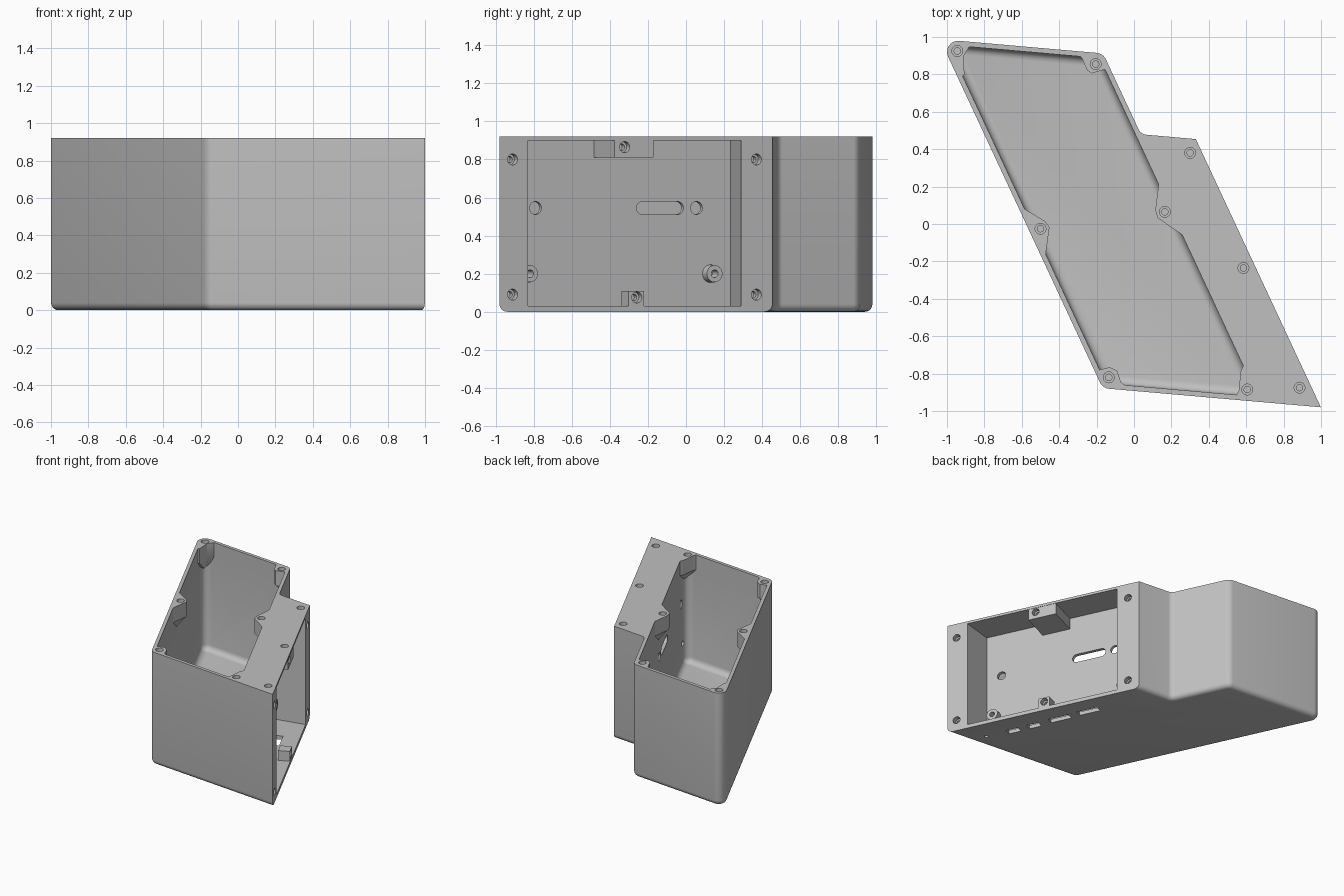
import bpy, bmesh, math
from mathutils import Vector

cube = bpy.data.objects.get("Cube")
if cube:
    bpy.data.objects.remove(cube, do_unlink=True)

# Slanted working frame: N points out of the open side, U runs along it to the front
A = math.radians(25)
N = Vector((math.cos(A), math.sin(A), 0))
U = Vector((math.sin(A), -math.cos(A), 0))
Z = Vector((0, 0, 1))
SLOPE = math.tan(math.radians(5))
TOP = 0.92
WALL = 0.027
RIGHT, MID, LEFT = 0.4915, 0.236, -0.523      # slanted wall planes along N
BACK, STEP, FRONT = 0.8975, 0.483, -0.8925    # heights of the cross walls at x = 0


def at(n, u, z=0.0):
    return N * n + U * u + Z * z


def corner(n, c):
    """Where a slanted wall meets a cross wall."""
    x = (n - N.y * c) / (N.x - N.y * SLOPE)
    return Vector((x, c - SLOPE * x, 0))


def rounded(corners, steps=8):
    """Polygon with a fillet radius at each corner."""
    out = []
    for i, (p, r) in enumerate(corners):
        if r == 0:
            out.append(p)
            continue
        a = (corners[i - 1][0] - p).normalized()
        b = (corners[(i + 1) % len(corners)][0] - p).normalized()
        half = a.angle(b) / 2
        mid = p + (a + b).normalized() * r / math.sin(half)
        t = r / math.tan(half)
        v, w = (p + a * t - mid).normalized(), (p + b * t - mid).normalized()
        out += [mid + v.slerp(w, k / steps) * r for k in range(steps + 1)]
    return out


def stack(name, rings, bevel=0.0, bevel_if=lambda a, b: True):
    """Solid through rings of points, with an optional rounded first rim."""
    bm = bmesh.new()
    loops = [[bm.verts.new(p) for p in ring] for ring in rings]
    count = len(rings[0])
    bm.faces.new(loops[0])
    bm.faces.new(loops[-1])
    for lo, hi in zip(loops, loops[1:]):
        for i in range(count):
            j = (i + 1) % count
            bm.faces.new((lo[i], lo[j], hi[j], hi[i]))
    bmesh.ops.recalc_face_normals(bm, faces=bm.faces)
    if bevel:
        rim = set(loops[0])
        edges = [e for e in bm.edges if set(e.verts) <= rim
                 and bevel_if(e.verts[0].co, e.verts[1].co)]
        bmesh.ops.bevel(bm, geom=edges, offset=bevel, segments=5,
                        profile=0.5, affect='EDGES')
    mesh = bpy.data.meshes.new(name)
    bm.to_mesh(mesh)
    bm.free()
    ob = bpy.data.objects.new(name, mesh)
    bpy.context.collection.objects.link(ob)
    return ob


def prism(name, points, z0, z1, **rim):
    return stack(name, [[p + Z * z for p in points] for z in (z0, z1)], **rim)


def rod(base, axis, steps, stretch=0.0):
    """Round or slotted stepped cutter; steps are (distance along axis, radius)."""
    side = U
    up = axis.cross(side)
    rings = []
    for d, r in steps:
        ring = []
        for k in range(24):
            a = math.tau * (k + 0.5) / 24
            s = r * math.cos(a) + math.copysign(stretch, math.cos(a))
            ring.append(base + axis * d + side * s + up * r * math.sin(a))
        rings.append(ring)
    return stack("rod_cutter", rings)


def screw_hole(base, axis, depth):
    return rod(base, axis, [(-depth, 0.017), (-0.04, 0.017), (-0.04, 0.029), (0.03, 0.029)])


def cut(target, tools):
    for tool in tools:
        tool.hide_render = True
        mod = target.modifiers.new("cut", 'BOOLEAN')
        mod.operation = 'DIFFERENCE'
        mod.solver = 'EXACT'
        mod.object = tool
        bpy.context.view_layer.objects.active = target
        bpy.ops.object.modifier_apply(modifier=mod.name)
        bpy.data.objects.remove(tool, do_unlink=True)


# Outer body with rounded bottom edge, sharp along the open side
outline = rounded([
    (corner(LEFT, BACK), 0.06), (corner(MID, BACK), 0.06), (corner(MID, STEP), 0.05),
    (corner(RIGHT, STEP), 0), (corner(RIGHT, FRONT), 0), (corner(LEFT, FRONT), 0.06)])
body = prism("enclosure_body", outline, 0, TOP, bevel=0.04,
             bevel_if=lambda a, b: min(a.dot(N), b.dot(N)) < RIGHT - 0.01)

# Main compartment, open at the top
n0, n1 = LEFT + WALL, MID - WALL
c0, c1 = BACK - WALL, FRONT + WALL
main = prism("main_cutter", rounded([(corner(n, c), 0.05) for n, c in
             ((n0, c0), (n1, c0), (n1, c1), (n0, c1))]), 0.03, 1.0, bevel=0.045)


# Screw bosses under the rim, tapering into the wall
def boss(points, anchor):
    ring = [Vector((*p, 0)) for p in points]
    foot = Vector((*anchor, 0))
    small = [foot + (p - foot) * 0.05 for p in ring]
    return stack("boss", [[p + Z * 0.69 for p in small], [p + Z * 0.8 for p in ring],
                          [p + Z * 1.1 for p in ring]])


def slanted(*pairs):
    return [at(n, u).xy for n, u in pairs]


cut(main, [
    boss(slanted((-.53, -.37), (-.425, -.215), (-.417, -.175), (-.53, 0)), at(-.515, -.19).xy),
    boss(slanted((.23, -.17), (.135, -.02), (.128, .025), (.23, .195)), at(.225, .01).xy),
    boss([(.6, -.72), (.57, -.79), (.56, -.89), (.53, -.95), (.7, -.96)], (.65, -.93)),
    boss([(-.94, .77), (-.907, .8), (-.91, .9), (-.86, .98), (-1, .98)], (-.96, .94)),
    boss([(-.33, .92), (-.28, .89), (-.25, .82), (-.225, .805), (-.13, .835), (-.17, .92)],
         (-.155, .9)),
    boss([(-.22, -.79), (-.13, -.765), (-.09, -.785), (-.07, -.845), (-.02, -.885),
          (-.17, -.88)], (-.165, -.87)),
])

# Side compartment, open on the slanted right face
side = prism("side_cutter", [at(n, u) for n, u in (
    (.6, -.091), (RIGHT, -.091), (MID, -.149), (MID, 1.103), (RIGHT, 1.145), (.6, 1.145))],
    0.03, 0.9)


def block(n_in, u0, u1, z0, z1):
    n_out = RIGHT - 0.003
    return prism("block", [at(n_in, u0), at(n_out, u0), at(n_out, u1), at(n_in, u1)], z0, z1)


standoffs = (-0.033, 1.037)
cut(side, [block(0.2, .417, .643, .81, 1.0), block(0.4, .47, .561, -.1, .11)]
    + [rod(at(MID, u, 0.2), N, [(-0.05, 0.05), (0.05, 0.045)]) for u in standoffs])

cut(body, [main, side])

# Screw holes in the rim and in the right face
rim_holes = [(-.945, .925), (-.205, .855), (-.5, -.025), (.165, .065), (-.135, -.82),
             (.605, -.885), (.3, .38), (.585, -.235), (.885, -.875)]
face_holes = [(u, z) for u in (-.179, 1.234) for z in (.09, .8)] + [(.583, .865), (.513, .075)]
cut(body, [screw_hole(Vector((x, y, TOP)), Z, 0.1) for x, y in rim_holes])
cut(body, [screw_hole(at(RIGHT, u, z), N, 0.07) for u, z in face_holes])

# Openings through the dividing wall
through = [(-0.05, 0.034), (0.04, 0.034)]
cut(body, [rod(at(MID, u, 0.545), N, through) for u in (.049, .982)])
cut(body, [rod(at(MID, .261, 0.545), N, through, stretch=0.102)])
cut(body, [rod(at(MID, u, 0.2), N, [(-0.05, 0.02), (0.1, 0.02)]) for u in standoffs])

# Connector slots and pin hole in the floor of the side compartment
for u, half, n in ((.85, .05, .308), (.68, .05, .312), (.46, .085, .325), (.22, .085, .335)):
    cut(body, [prism("port_cutter", [at(n + a * .027, u + b * half) for a, b in
                                     ((-1, -1), (1, -1), (1, 1), (-1, 1))], -0.05, 0.06)])
cut(body, [rod(at(.316, 1.07, 0), Z, [(-0.05, 0.014), (0.06, 0.014)])])

# Single grey plastic
grey = bpy.data.materials.new("grey_plastic")
grey.use_nodes = True
colour = (0.53, 0.53, 0.53, 1)
grey.diffuse_color = colour
grey.node_tree.nodes["Principled BSDF"].inputs["Base Color"].default_value = colour
body.data.materials.clear()
body.data.materials.append(grey)
for poly in body.data.polygons:
    poly.material_index = 0

bpy.ops.object.select_all(action='DESELECT')
body.select_set(True)
bpy.context.view_layer.objects.active = body
bpy.ops.object.shade_smooth_by_angle(angle=math.radians(30))
